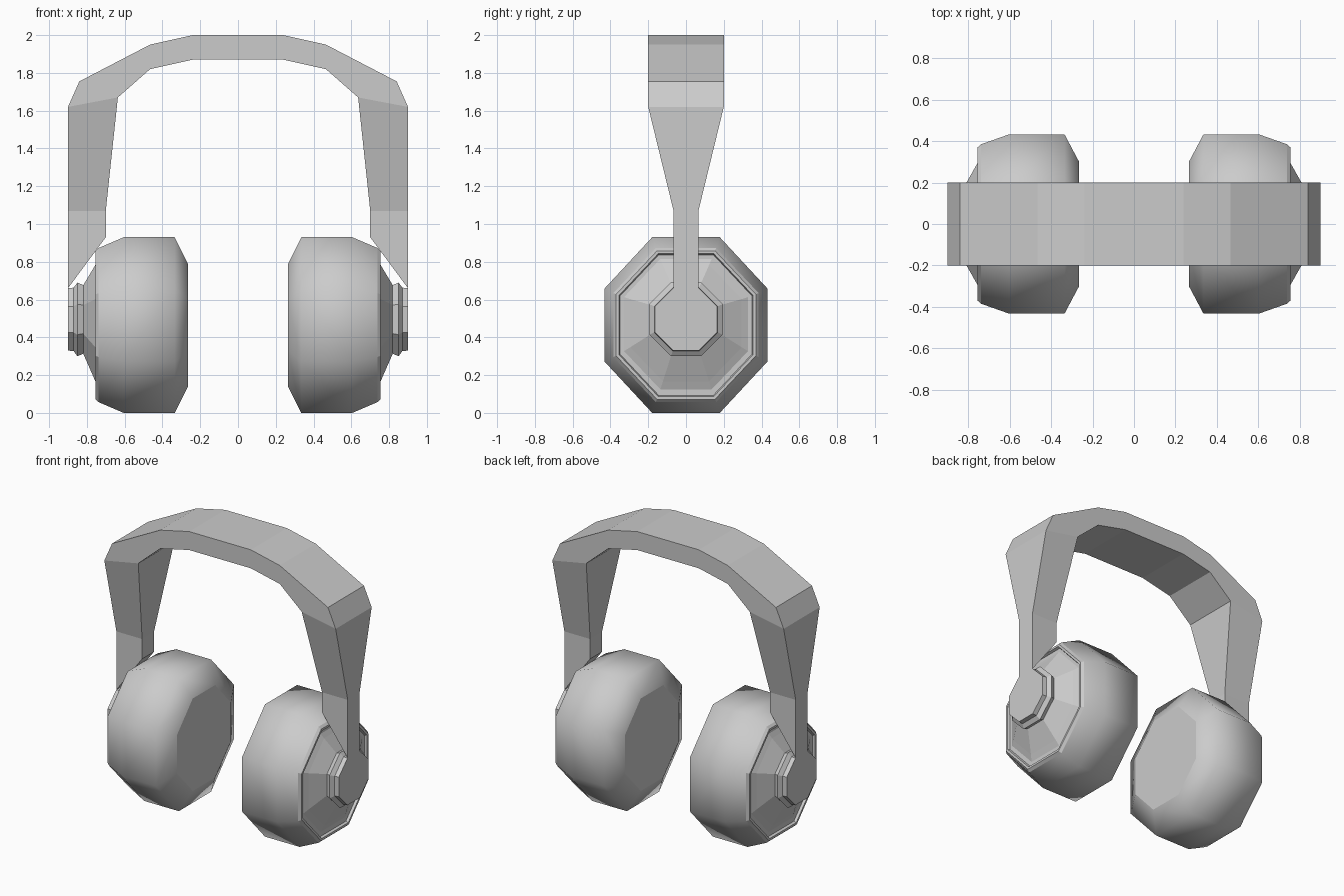
import bpy, bmesh, math

if "Cube" in bpy.data.objects:
    bpy.data.objects.remove(bpy.data.objects["Cube"])


def loft(name, rings, smooth=False, mirror=True, caps=(True, True)):
    """Bridge a list of equal-length point rings, optionally mirrored across x."""
    bm = bmesh.new()
    loops = [[bm.verts.new(p) for p in ring] for ring in rings]
    for a, b in zip(loops, loops[1:]):
        n = len(a)
        for i in range(n):
            j = (i + 1) % n
            bm.faces.new((a[i], a[j], b[j], b[i])).smooth = smooth
    if caps[0]:
        bm.faces.new(loops[0])
    if caps[1]:
        bm.faces.new(loops[-1])
    bmesh.ops.remove_doubles(bm, verts=bm.verts, dist=1e-4)
    bmesh.ops.recalc_face_normals(bm, faces=bm.faces)
    mesh = bpy.data.meshes.new(name)
    bm.to_mesh(mesh)
    bm.free()
    obj = bpy.data.objects.new(name, mesh)
    bpy.context.collection.objects.link(obj)
    if mirror:
        mod = obj.modifiers.new("Mirror", "MIRROR")
        mod.use_axis[0] = True
        mod.use_mirror_merge = False
    return obj


def octagon(x, cz, hy, hz):
    """Flat-topped octagon facing x, given its half width and half height."""
    r = 1 / math.cos(math.pi / 8)
    angles = [math.pi / 8 + k * math.pi / 4 for k in range(8)]
    return [(x, hy * r * math.cos(a), cz + hz * r * math.sin(a)) for a in angles]


# Padded ear cups: soft cushion and outer shell
CZ = 0.465
loft("ear_cup", [octagon(x, CZ, hy, hz) for x, hy, hz in [
    (0.265, 0.30, 0.325), (0.335, 0.432, 0.465),
    (0.605, 0.432, 0.465), (0.738, 0.385, 0.408)]],
    smooth=True, caps=(True, False))

# Chamfered rim with a recessed groove around the dish
loft("cup_rim", [octagon(x, CZ, hy, hz) for x, hy, hz in [
    (0.738, 0.385, 0.408), (0.755, 0.37, 0.393),
    (0.755, 0.355, 0.378), (0.732, 0.347, 0.37)]])

# Dish on the outside of each cup, leaning up toward the hub
loft("cup_dish", [octagon(0.732, 0.468, 0.34, 0.358),
                  octagon(0.755, 0.475, 0.295, 0.308),
                  octagon(0.82, 0.495, 0.18, 0.18)], caps=(False, True))

# Stepped hub at the pivot
loft("hub", [octagon(x, 0.495, h, h) for x, h in [
    (0.815, 0.18), (0.85, 0.195), (0.87, 0.168), (0.90, 0.165)]])

# Headband with tapering arms: outer x, z, inner x, z, half depth
half = [
    (0.90, 0.66, 0.70, 0.93, 0.066),
    (0.90, 1.07, 0.70, 1.07, 0.066),
    (0.90, 1.62, 0.636, 1.67, 0.20),
    (0.84, 1.755, 0.636, 1.67, 0.20),
    (0.465, 1.95, 0.465, 1.82, 0.20),
    (0.24, 2.00, 0.24, 1.87, 0.20),
]
path = half + [(-a, b, -c, d, w) for a, b, c, d, w in reversed(half)]
loft("headband", [[(ox, -w, oz), (ox, w, oz), (ix, w, iz), (ix, -w, iz)]
                  for ox, oz, ix, iz, w in path], mirror=False)
